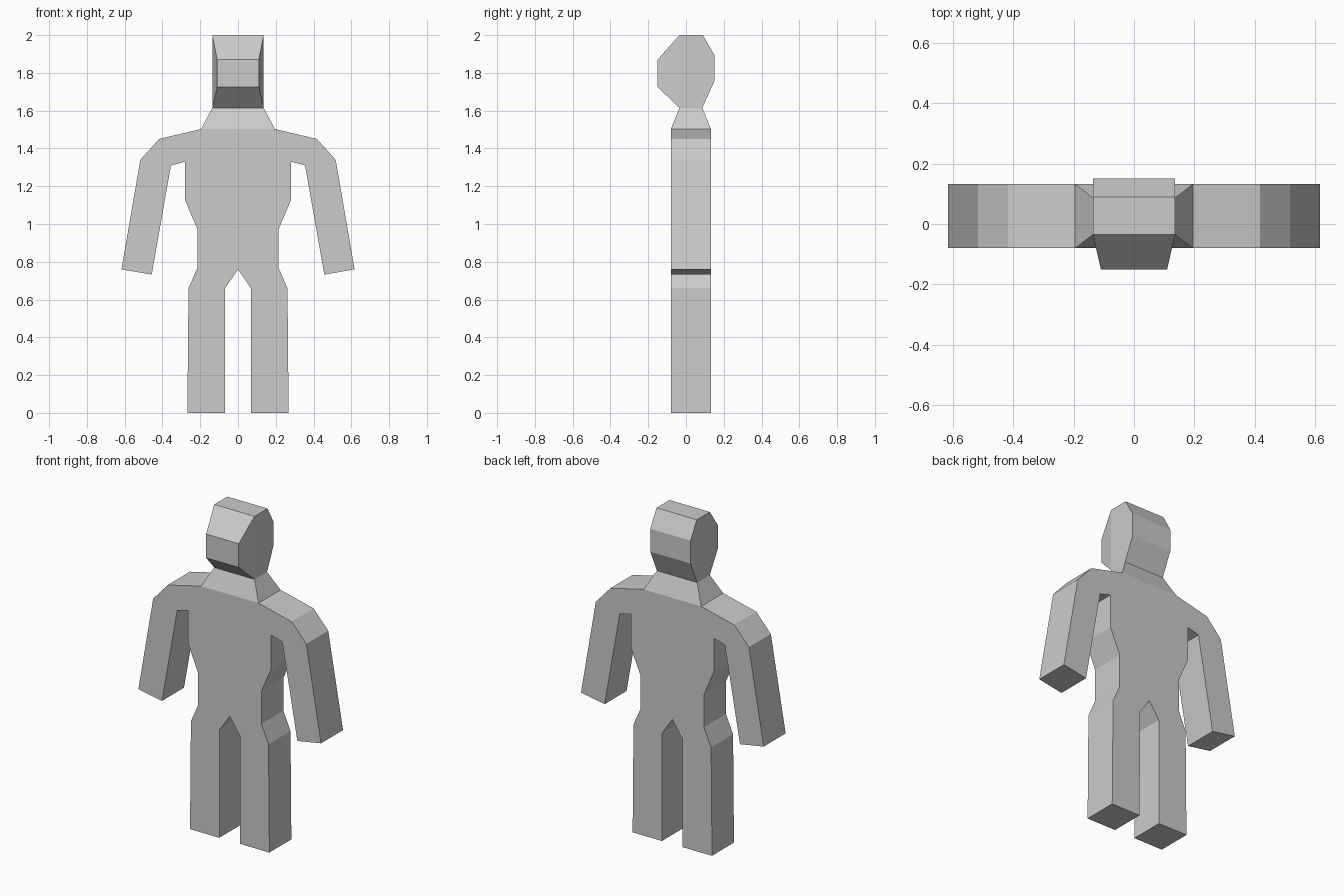
import bpy, bmesh

if "Cube" in bpy.data.objects:
    bpy.data.objects.remove(bpy.data.objects["Cube"])


def make_object(name, verts, faces):
    bm = bmesh.new()
    vs = [bm.verts.new(v) for v in verts]
    for f in faces:
        bm.faces.new([vs[i] for i in f])
    bmesh.ops.recalc_face_normals(bm, faces=bm.faces)
    mesh = bpy.data.meshes.new(name)
    bm.to_mesh(mesh)
    bm.free()
    obj = bpy.data.objects.new(name, mesh)
    bpy.context.collection.objects.link(obj)
    return obj


def bridge(name, ring_a, ring_b, skip=(), caps=()):
    """Join two matching rings; skip drops side faces, caps lists end faces."""
    n = len(ring_a)
    faces = [(i, (i + 1) % n, n + (i + 1) % n, n + i) for i in range(n) if i not in skip]
    for cap in caps:
        faces += [tuple(cap), tuple(n + i for i in reversed(cap))]
    return make_object(name, ring_a + ring_b, faces)


FRONT, BACK = -0.08, 0.132

# Body, arms and legs: half of the front outline from crotch to neck base, mirrored
half = [(0.068, 0.66), (0.07, 0), (0.268, 0), (0.262, 0.66),
        (0.214, 0.77), (0.214, 0.97), (0.28, 1.125), (0.28, 1.33),
        (0.355, 1.31), (0.457, 0.732), (0.617, 0.76), (0.517, 1.34),
        (0.418, 1.45), (0.195, 1.503)]
outline = [(0, 0.76)] + half + [(-x, z) for x, z in reversed(half)]
bridge("body",
       [(x, FRONT, z) for x, z in outline],
       [(x, BACK, z) for x, z in outline],
       skip=[len(half)], caps=[range(len(outline))])


# Neck: open taper between shoulders and head
def rect(x, y0, y1, z):
    return [(-x, y0, z), (x, y0, z), (x, y1, z), (-x, y1, z)]


bridge("neck", rect(0.195, FRONT, BACK, 1.503), rect(0.136, -0.035, 0.086, 1.615))

# Head: side profile (half width, y, z), face slightly narrower than the rest
profile = [(0.136, -0.035, 1.615), (0.11, -0.15, 1.725), (0.11, -0.15, 1.87),
           (0.136, -0.035, 2.0), (0.136, 0.09, 2.0), (0.136, 0.15, 1.895),
           (0.136, 0.15, 1.755), (0.136, 0.086, 1.615)]
bridge("head", profile, [(-x, y, z) for x, y, z in profile],
       skip=[7], caps=[(0, 1, 2, 3), (0, 3, 4, 5, 6, 7)])
